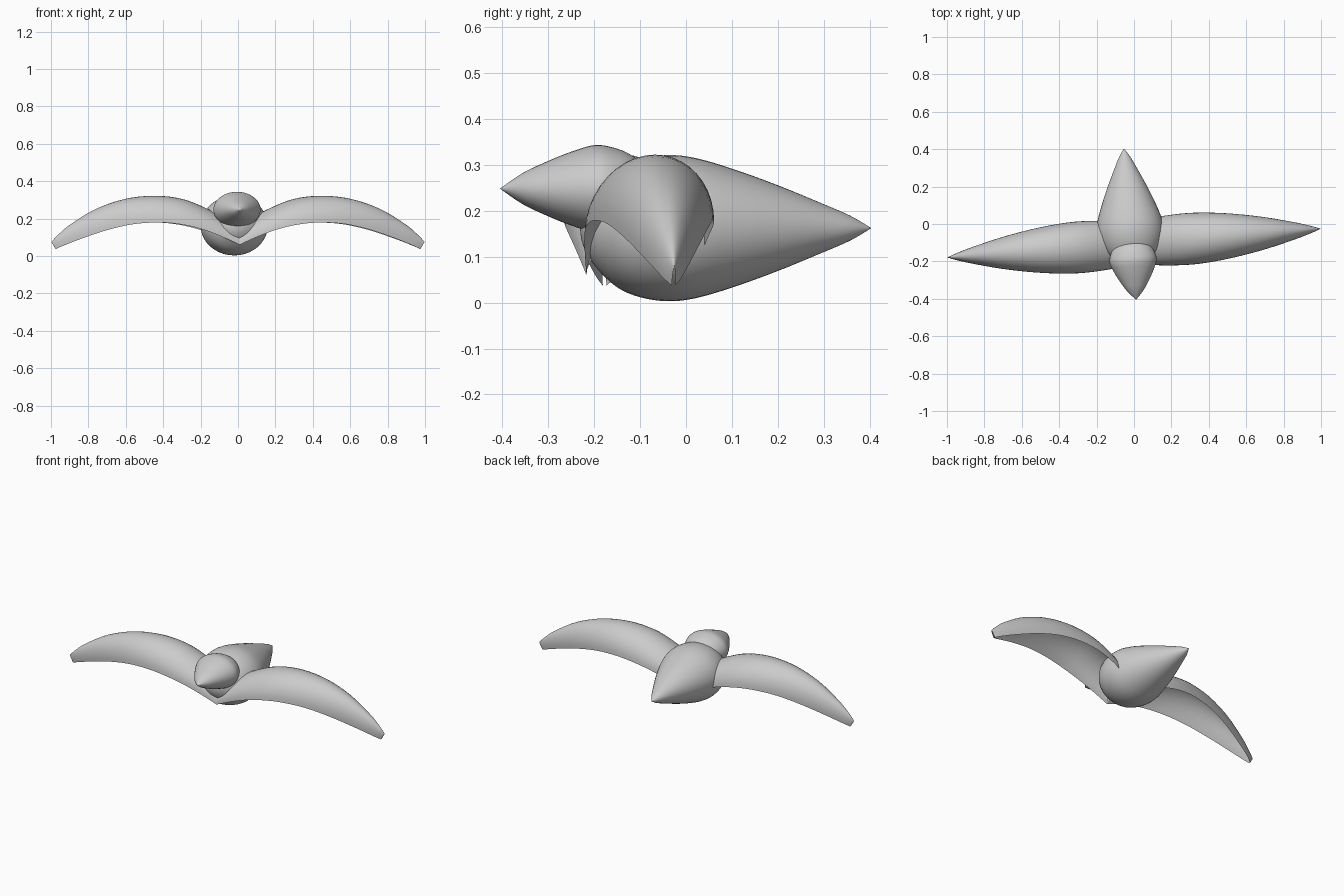
import bpy, bmesh, math
from mathutils import Matrix, Vector

if "Cube" in bpy.data.objects:
    bpy.data.objects.remove(bpy.data.objects["Cube"])

grey = bpy.data.materials.new("plain grey")
grey.diffuse_color = (0.6, 0.6, 0.6, 1)
grey.use_nodes = True
grey.node_tree.nodes["Principled BSDF"].inputs["Base Color"].default_value = grey.diffuse_color

# whole bird is turned slightly around a point between the wings
PIVOT = Vector((0, -0.102, 0))
TURN = (Matrix.Translation(PIVOT) @ Matrix.Rotation(math.radians(4.4), 4, 'Z')
        @ Matrix.Translation(-PIVOT))


def smooth_points(pts, steps=4):
    """Catmull-Rom resampling of a short list of tuples."""
    v = [Vector(p) for p in pts]
    out = []
    for i in range(len(v) - 1):
        a, b, c, d = v[max(i - 1, 0)], v[i], v[i + 1], v[min(i + 2, len(v) - 1)]
        for k in range(steps):
            t = k / steps
            out.append(0.5 * (2 * b + (c - a) * t + (2 * a - 5 * b + 4 * c - d) * t * t
                              + (3 * b - a - 3 * c + d) * t ** 3))
    return out + [v[-1]]


def loft(name, rings, closed):
    """Skin a list of equal-length rings."""
    bm = bmesh.new()
    rows = [[bm.verts.new(TURN @ Vector(p)) for p in ring] for ring in rings]
    n = len(rows[0])
    for r, s in zip(rows, rows[1:]):
        for j in range(n if closed else n - 1):
            k = (j + 1) % n
            bm.faces.new((r[j], r[k], s[k], s[j]))
    bmesh.ops.remove_doubles(bm, verts=bm.verts, dist=1e-5)
    bmesh.ops.recalc_face_normals(bm, faces=bm.faces)
    # open shells: make the crown face up
    if not closed:
        bm.faces.ensure_lookup_table()
        if sum(f.normal.z * f.calc_area() for f in bm.faces) < 0:
            bmesh.ops.reverse_faces(bm, faces=bm.faces)
    mesh = bpy.data.meshes.new(name)
    bm.to_mesh(mesh)
    bm.free()
    mesh.materials.append(grey)
    ob = bpy.data.objects.new(name, mesh)
    bpy.context.collection.objects.link(ob)
    bpy.ops.object.select_all(action='DESELECT')
    ob.select_set(True)
    bpy.context.view_layer.objects.active = ob
    bpy.ops.object.shade_smooth_by_angle(angle=math.radians(60))
    return ob


def teardrop(name, profile, x, z, width):
    """Profile of (y, radius) spun around the y axis, widened along x."""
    rings = []
    for y, r in smooth_points(profile):
        r = max(r, 0)
        rings.append([(x + width * r * math.cos(a), y, z + r * math.sin(a))
                      for a in (math.tau * j / 40 for j in range(40))])
    return loft(name, rings, True)


# body: rounded chest, pointed tail
teardrop("body", [(-0.23, 0), (-0.222, 0.04), (-0.195, 0.085), (-0.15, 0.128), (-0.1, 0.15),
                  (-0.04, 0.159), (0.02, 0.153), (0.1, 0.13), (0.2, 0.094),
                  (0.3, 0.053), (0.36, 0.027), (0.406, 0)], -0.015, 0.162, 1.13)

# head: round back, pointed beak
teardrop("head", [(-0.405, 0), (-0.355, 0.034), (-0.3, 0.06), (-0.25, 0.08), (-0.2, 0.0945),
                  (-0.16, 0.09), (-0.12, 0.074), (-0.09, 0.045), (-0.08, 0)],
         -0.012, 0.248, 1.33)

# wings: arched half shells, open below
# sections: rim x, rim z, crown x, crown z, half width
SECTIONS = [(0.0, 0.06, -0.02, 0.14, 0.115), (0.1, 0.105, 0.06, 0.195, 0.126),
            (0.2, 0.142, 0.17, 0.255, 0.135), (0.31, 0.168, 0.30, 0.305, 0.138),
            (0.43, 0.179, 0.45, 0.322, 0.130), (0.57, 0.17, 0.61, 0.304, 0.111),
            (0.71, 0.138, 0.765, 0.25, 0.083), (0.85, 0.09, 0.90, 0.168, 0.047),
            (0.94, 0.054, 0.97, 0.108, 0.02), (0.978, 0.037, 1.0, 0.075, 0.004)]
ARC = 20
for side, name in ((1, "right_wing"), (-1, "left_wing")):
    rings = []
    for x0, z0, x1, z1, w in smooth_points(SECTIONS):
        ring = []
        for j in range(ARC + 1):
            a = math.pi * j / ARC
            h = math.sin(a)
            ring.append((side * (x0 + (x1 - x0) * h), -0.102 - w * math.cos(a),
                         z0 + (z1 - z0) * h))
        rings.append(ring)
    loft(name, rings, False)
